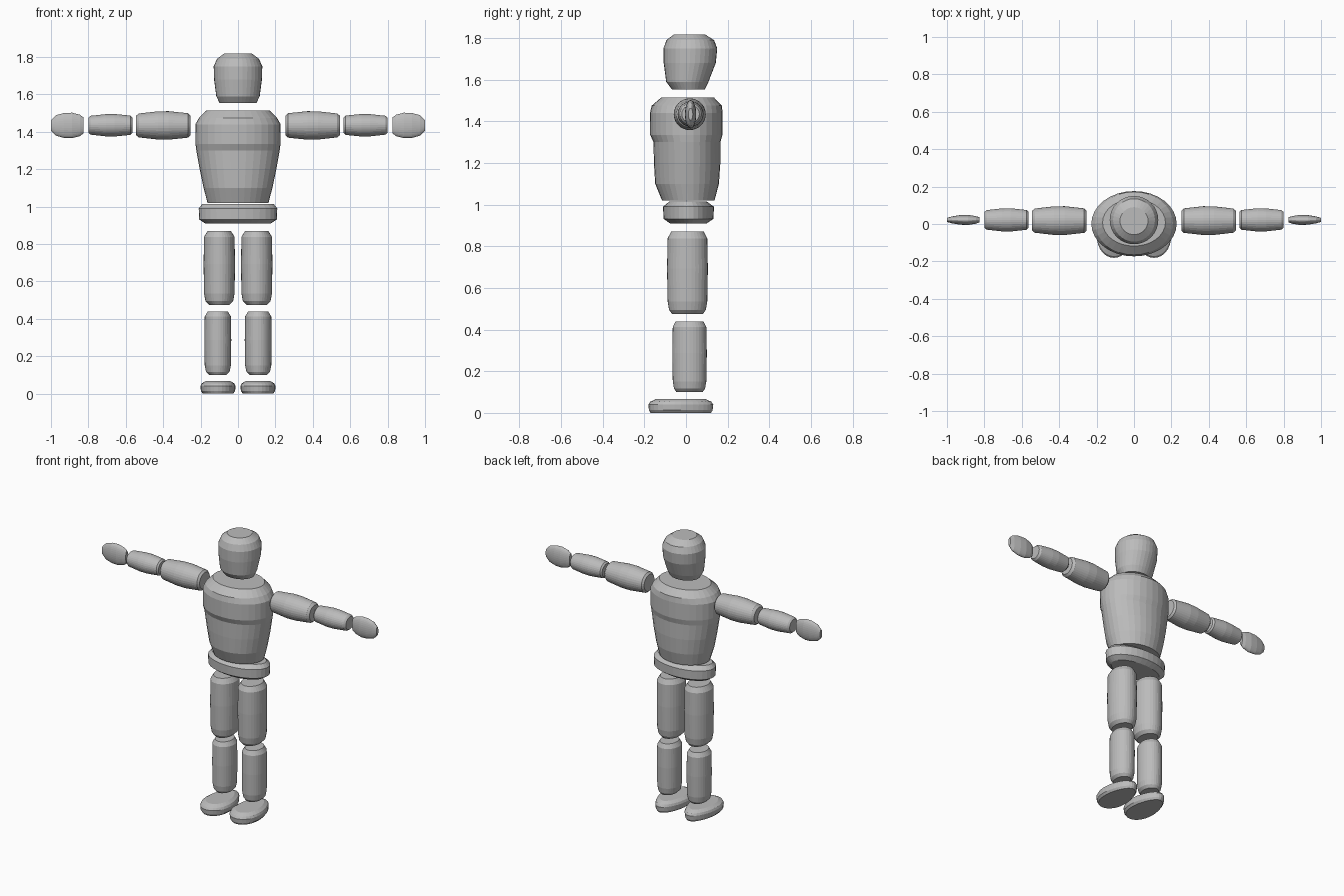
import bpy
import bmesh
from math import cos, sin, pi

cube = bpy.data.objects.get("Cube")
if cube:
    bpy.data.objects.remove(cube, do_unlink=True)

grey = bpy.data.materials.new("plain grey")
grey.use_nodes = True
GREY = (0.5, 0.5, 0.5, 1)
grey.diffuse_color = GREY
grey.node_tree.nodes["Principled BSDF"].inputs["Base Color"].default_value = GREY

SIDES = 32


def loft(name, rings, axis="z", side=1, taper=0):
    """Stack elliptical rings (position, centre a, centre b, radius a, radius b).
    Axis z: a is x, b is y.  Axis x: a is y, b is z.  side=-1 mirrors in x."""
    bm = bmesh.new()
    loops = []
    for t, ca, cb, ra, rb in rings:
        loop = []
        for i in range(SIDES):
            angle = 2 * pi * i / SIDES
            db = rb * sin(angle)
            a = ca + ra * cos(angle) * (1 - taper * db)
            b = cb + db
            co = (a, b, t) if axis == "z" else (t, a, b)
            loop.append(bm.verts.new((co[0] * side, co[1], co[2])))
        loops.append(loop)
    for low, high in zip(loops, loops[1:]):
        for i in range(SIDES):
            j = (i + 1) % SIDES
            bm.faces.new((low[i], low[j], high[j], high[i]))
    bm.faces.new(loops[0])
    bm.faces.new(loops[-1])
    bmesh.ops.recalc_face_normals(bm, faces=bm.faces)
    mesh = bpy.data.meshes.new(name)
    bm.to_mesh(mesh)
    bm.free()
    mesh.materials.append(grey)
    obj = bpy.data.objects.new(name, mesh)
    bpy.context.collection.objects.link(obj)
    return obj


def body(name, rows):
    """Central part from rows of (height, half width, front y, back y)."""
    loft(name, [(z, 0, (f + b) / 2, w, (b - f) / 2) for z, w, f, b in rows])


def limb(name, start, end, centre, radii, profile, axis, side, taper=0):
    """Limb part whose profile is (fraction along, scale a, scale b)."""
    rings = [(start + (end - start) * t, *centre, radii[0] * sa, radii[1] * sb)
             for t, sa, sb in profile]
    loft(name, rings, axis, side, taper)


# Head, torso and pelvis
body("head", [
    (1.553, 0.098, -0.067, 0.09),
    (1.59, 0.116, -0.095, 0.108),
    (1.68, 0.128, -0.107, 0.143),
    (1.75, 0.13, -0.108, 0.15),
    (1.79, 0.112, -0.094, 0.135),
    (1.818, 0.075, -0.057, 0.09),
])
body("torso", [
    (1.02, 0.163, -0.115, 0.137),
    (1.10, 0.184, -0.148, 0.158),
    (1.20, 0.205, -0.154, 0.165),
    (1.30, 0.223, -0.156, 0.165),
    (1.335, 0.227, -0.172, 0.175),
    (1.44, 0.228, -0.173, 0.176),
    (1.475, 0.208, -0.165, 0.172),
    (1.515, 0.168, -0.118, 0.134),
])
body("pelvis", [
    (0.91, 0.175, -0.077, 0.1),
    (0.932, 0.208, -0.108, 0.132),
    (0.99, 0.21, -0.11, 0.134),
    (1.015, 0.19, -0.08, 0.1),
])

# Profiles shared by the left and right limbs
leg = [(0, 0.65, 0.76), (0.05, 0.88, 0.9), (0.15, 0.97, 0.97),
       (0.55, 1, 1), (0.92, 0.97, 0.97), (1, 0.74, 0.8)]
foot = [(0, 0.86, 0.93), (0.2, 0.98, 0.98), (0.6, 1, 1),
        (0.8, 0.94, 0.94), (1, 0.72, 0.75)]
arm = [(0, 0.7, 0.7), (0.04, 0.85, 0.86), (0.4, 1, 1), (0.6, 0.99, 0.99),
       (0.95, 0.84, 0.84), (1, 0.68, 0.68)]
hand = [(0, 0.5, 0.62), (0.12, 0.75, 0.84), (0.35, 1, 1), (0.6, 0.95, 0.98),
        (0.85, 0.68, 0.8), (1, 0.4, 0.42)]

for label, side in (("left", 1), ("right", -1)):
    # Legs
    limb(label + "_thigh", 0.475, 0.87, (0.1, 0.007), (0.084, 0.098), leg, "z", side)
    limb(label + "_shin", 0.1, 0.44, (0.108, 0.017), (0.072, 0.083), leg, "z", side)
    limb(label + "_foot", 0, 0.067, (0.107, -0.025), (0.092, 0.156), foot, "z", side, 1.2)
    # Arms
    limb(label + "_upper_arm", 0.255, 0.545, (0.018, 1.434), (0.077, 0.076), arm, "x", side)
    limb(label + "_forearm", 0.565, 0.8, (0.022, 1.435), (0.062, 0.06), arm, "x", side)
    limb(label + "_hand", 0.825, 1.0, (0.022, 1.434), (0.027, 0.068), hand, "x", side)
